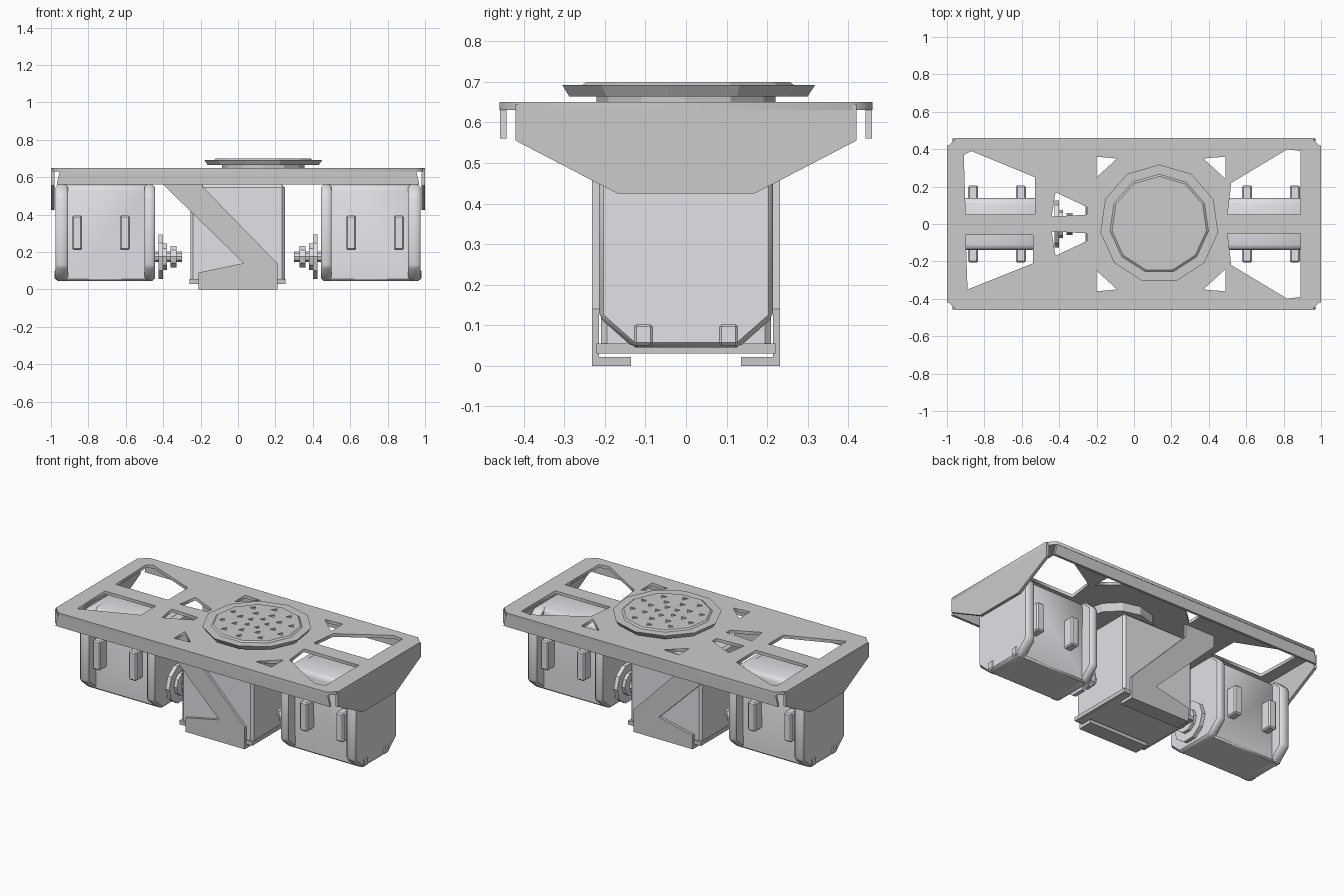
import bpy, bmesh, math
from mathutils import Vector

if "Cube" in bpy.data.objects:
    bpy.data.objects.remove(bpy.data.objects["Cube"])


def material(name, c):
    m = bpy.data.materials.new(name)
    m.diffuse_color = (*c, 1)
    m.use_nodes = True
    m.node_tree.nodes["Principled BSDF"].inputs["Base Color"].default_value = m.diffuse_color
    return m


FRAME = material("frame_grey", (0.62, 0.62, 0.62))
CASE = material("case_grey", (0.76, 0.75, 0.79))


def finish(name, bm, mat, bevel=0.0, smooth=False):
    bmesh.ops.recalc_face_normals(bm, faces=bm.faces)
    me = bpy.data.meshes.new(name)
    bm.to_mesh(me)
    bm.free()
    ob = bpy.data.objects.new(name, me)
    bpy.context.collection.objects.link(ob)
    me.materials.append(mat)
    if bevel:
        b = ob.modifiers.new("bevel", 'BEVEL')
        b.width = bevel
        b.segments = 1
    if smooth:
        bpy.context.view_layer.objects.active = ob
        ob.select_set(True)
        bpy.ops.object.shade_smooth_by_angle(angle=math.radians(50))
        ob.select_set(False)
    return ob


def prism(name, pts, axis, a, b, mat, bevel=0.0, smooth=False):
    """Extrude a 2D outline from a to b along an axis."""
    def place(p, t):
        return {'x': (t, p[0], p[1]), 'y': (p[0], t, p[1]), 'z': (p[0], p[1], t)}[axis]
    bm = bmesh.new()
    f = bm.faces.new([bm.verts.new(place(p, a)) for p in pts])
    r = bmesh.ops.extrude_face_region(bm, geom=[f])
    d = Vector(place((0, 0), b - a))
    bmesh.ops.translate(bm, vec=d, verts=[v for v in r['geom'] if isinstance(v, bmesh.types.BMVert)])
    return finish(name, bm, mat, bevel, smooth)


def box(name, xs, ys, zs, mat, bevel=0.0):
    (x0, x1), (y0, y1) = sorted(xs), sorted(ys)
    return prism(name, [(x0, y0), (x1, y0), (x1, y1), (x0, y1)], 'z', *zs, mat, bevel)


def ngon(cx, cy, r, n):
    return [(cx + r * math.cos(i * math.tau / n), cy + r * math.sin(i * math.tau / n)) for i in range(n)]


def flip(pts):
    return [(x, -y) for x, y in pts]


# Top deck: one filled outline with openings, turned into a mesh
outline = [(-.95, -.46), (.95, -.46), (1, -.41), (1, .41), (.95, .46), (-.95, .46), (-1, .41), (-1, -.41)]
right_hole = [(.5, .05), (.89, .05), (.89, .39), (.82, .4), (.52, .22)]
mid_hole = [(-.44, .04), (-.25, .05), (-.25, .09), (-.42, .17)]
tri_left = [(-.2, .36), (-.09, .35), (-.2, .25)]
tri_right = [(.49, .36), (.37, .35), (.49, .24)]
loops = [outline]
for h in (right_hole, mid_hole, tri_left, tri_right):
    loops += [h, flip(h)]
loops.append([(-.9, .05), (-.53, .05), (-.53, .25), (-.87, .39), (-.91, .37)])
loops.append([(-.9, -.06), (-.54, -.06), (-.54, -.21), (-.89, -.35)])
cu = bpy.data.curves.new("deck_outline", 'CURVE')
cu.dimensions = '2D'
cu.fill_mode = 'BOTH'
cu.extrude = 0.01
for pts in loops:
    s = cu.splines.new('POLY')
    s.points.add(len(pts) - 1)
    for p, q in zip(s.points, pts):
        p.co = (*q, 0, 1)
    s.use_cyclic_u = True
tmp = bpy.data.objects.new("deck_outline", cu)
bpy.context.collection.objects.link(tmp)
deck_mesh = bpy.data.meshes.new_from_object(tmp.evaluated_get(bpy.context.evaluated_depsgraph_get()))
bpy.data.objects.remove(tmp)
deck = bpy.data.objects.new("deck", deck_mesh)
bpy.context.collection.objects.link(deck)
deck.location.z = 0.64
deck_mesh.materials.clear()
deck_mesh.materials.append(FRAME)

# Turned-down lips along the long sides, mirrored braces with feet
brace = [(-.4, .63), (-.4, .56), (.03, .14), (-.21, .09), (-.21, 0), (.21, 0), (.21, .14), (-.19, .55), (-.19, .63)]
for s, side in ((-1, "front"), (1, "back")):
    prism(side + "_lip", [(-.97, .56), (.97, .56), (.95, .645), (-.95, .645)], 'y', s * .458, s * .442, FRAME)
    prism(side + "_brace", brace, 'y', s * .232, s * .215, FRAME)
    box(side + "_foot", (-.21, .21), (s * .135, s * .23), (0, .022), FRAME)

# Drive cases at both ends: narrow body between wide flanges, with lugs and couplings
body = [(-.135, .045), (.135, .045), (.14, .54), (.12, .56), (-.12, .56), (-.14, .54)]
flange = [(-.13, .045), (.13, .045), (.215, .12), (.215, .5), (.15, .56), (-.15, .56), (-.215, .5), (-.215, .12)]
end = [(-.42, .645), (-.42, .555), (-.17, .425), (.17, .425), (.42, .555), (.42, .645)]
for s, side in ((-1, "left"), (1, "right")):
    prism(side + "_end_plate", end, 'x', s * .982, s * 1.0, FRAME)
    prism(side + "_case", body, 'x', s * .46, s * .96, CASE, 0.01, True)
    prism(side + "_outer_flange", flange, 'x', s * .91, s * .975, CASE, 0.012, True)
    prism(side + "_inner_flange", flange, 'x', s * .445, s * .5, CASE, 0.012, True)
    for t, depth in ((-1, "front"), (1, "back")):
        for x in (.605, .86):
            box(f"{side}_{depth}_lug", (s * (x - .027), s * (x + .027)), (t * .12, t * .205), (.21, .395), CASE, .008)
        box(f"{side}_{depth}_knob", (s * .94, s * .98), (t * .08, t * .13), (.05, .105), CASE, .008)
    for name, r, a, b in (("coupling_disc", .125, .4, .425), ("coupling_shaft", .03, .30, .46),
                          ("coupling_ring", .06, .33, .36), ("coupling_collar", .075, .38, .4)):
        prism(f"{side}_{name}", ngon(0, .175, r, 10), 'x', s * a, s * b, CASE)

# Central case with base tray
box("central_case", (-.255, .25), (-.21, .21), (.03, .56), CASE, .015)
box("central_tray", (-.26, .255), (-.22, .22), (.03, .055), FRAME)


# Turntable: flared disc with pits, on a smaller hub
def cone(name, r0, r1, n, z0, z1, mat):
    bm = bmesh.new()
    bmesh.ops.create_cone(bm, cap_ends=True, segments=n, radius1=r0, radius2=r1, depth=z1 - z0)
    bmesh.ops.translate(bm, vec=(.135, 0, (z0 + z1) / 2), verts=bm.verts)
    return finish(name, bm, mat)


cone("turntable_hub", .22, .22, 12, .575, .67, FRAME)
cone("turntable_base", .3, .318, 11, .664, .692, FRAME)
top = cone("turntable_top", .27, .255, 11, .689, .70, FRAME)
pits = bmesh.new()
for r, n, size in ((.205, 10, .022), (.13, 8, .022), (.06, 5, .02)):
    for i in range(n):
        a = i * math.tau / n + r * 5
        g = bmesh.ops.create_cone(pits, cap_ends=True, segments=3, radius1=size, radius2=size, depth=.02)
        bmesh.ops.translate(pits, vec=(.135 + r * math.cos(a), r * math.sin(a), .703), verts=g['verts'])
cutter = finish("pit_cutter", pits, FRAME)
cutter.hide_render = True
cutter.hide_set(True)
m = top.modifiers.new("pits", 'BOOLEAN')
m.object = cutter
m.operation = 'DIFFERENCE'
m.solver = 'EXACT'
